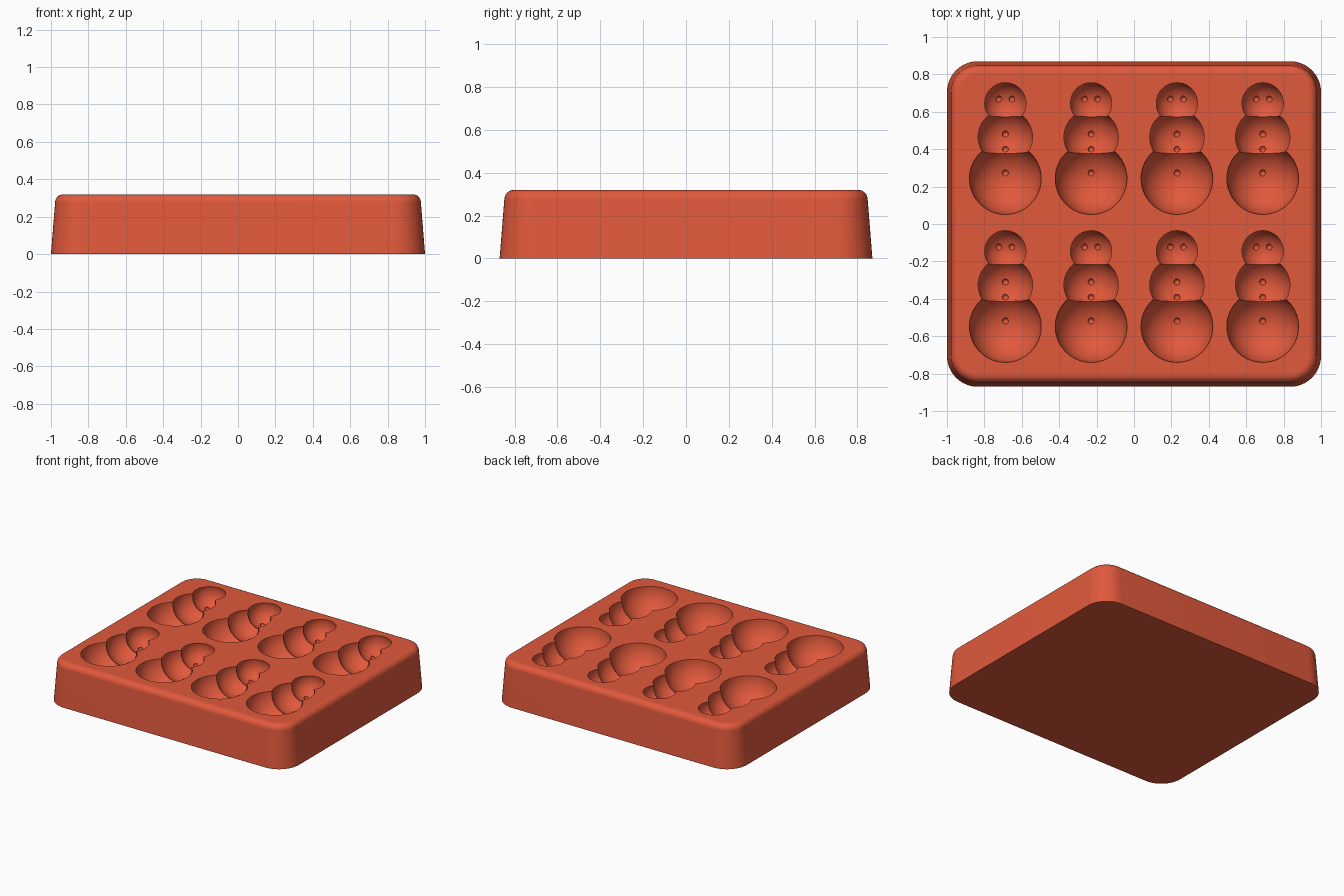
import bpy, bmesh, math
from mathutils import Matrix, Vector

cube = bpy.data.objects.get("Cube")
if cube:
    bpy.data.objects.remove(cube, do_unlink=True)

# Single silicone colour
COLOUR = (0.75, 0.10, 0.045, 1)
silicone = bpy.data.materials.new("red_silicone")
silicone.use_nodes = True
silicone.diffuse_color = COLOUR
bsdf = silicone.node_tree.nodes["Principled BSDF"]
bsdf.inputs["Base Color"].default_value = COLOUR
bsdf.inputs["Roughness"].default_value = 0.6

HALF_X, HALF_Y, TOP = 1.0, 0.87, 0.32
CORNER, DRAFT, FILLET = 0.165, 0.022, 0.045


def make_object(name, bm):
    bmesh.ops.recalc_face_normals(bm, faces=bm.faces)
    mesh = bpy.data.meshes.new(name)
    bm.to_mesh(mesh)
    bm.free()
    mesh.materials.append(silicone)
    obj = bpy.data.objects.new(name, mesh)
    bpy.context.collection.objects.link(obj)
    return obj


def rounded_ring(bm, inset, z, steps=12):
    """Rounded rectangle of vertices, offset inwards by inset."""
    ring = []
    for quarter, (sx, sy) in enumerate([(1, 1), (-1, 1), (-1, -1), (1, -1)]):
        for i in range(steps + 1):
            a = (quarter + i / steps) * math.pi / 2
            r = CORNER - inset
            ring.append(bm.verts.new((sx * (HALF_X - CORNER) + r * math.cos(a),
                                      sy * (HALF_Y - CORNER) + r * math.sin(a), z)))
    return ring


# Tray block: drafted walls with a rounded top edge
profile = [(0, 0)]
for i in range(9):
    a = i / 8 * math.pi / 2
    profile.append((DRAFT + FILLET * (1 - math.cos(a)), TOP - FILLET * (1 - math.sin(a))))
profile.append((DRAFT + FILLET + 0.004, TOP))

bm = bmesh.new()
rings = [rounded_ring(bm, inset, z) for inset, z in profile]
for low, high in zip(rings, rings[1:]):
    for i in range(len(low)):
        j = (i + 1) % len(low)
        bm.faces.new((low[i], low[j], high[j], high[i]))
bm.faces.new(rings[0][::-1])
bm.faces.new(rings[-1])
tray = make_object("mould_tray", bm)

# Snowman cavity balls: y, z, radius
BODY = (0.243, 0.322, 0.192)
CHEST = (0.465, 0.302, 0.1465)
HEAD = (0.645, 0.292, 0.114)


def pit(ball, x, y):
    """Small button ball centred on the floor of a larger ball."""
    by, bz, r = ball
    return (x, y, bz - math.sqrt(r * r - x * x - (y - by) ** 2), 0.017)


groups = {
    "body_cutter": [(0, *BODY)],
    "chest_cutter": [(0, *CHEST)],
    "head_cutter": [(0, *HEAD)],
    "button_cutter": [pit(HEAD, -0.035, 0.668), pit(HEAD, 0.035, 0.668),
                      pit(CHEST, 0, 0.481), pit(CHEST, 0, 0.40),
                      pit(BODY, 0, 0.273)],
}

# Cut every cavity in two rows of four
bpy.context.view_layer.objects.active = tray
tray.select_set(True)
for name, balls in groups.items():
    bm = bmesh.new()
    small = name == "button_cutter"
    for column in range(4):
        for row in range(2):
            shift = Vector((-0.688 + 0.4587 * column, -0.791 * row, 0))
            for x, y, z, r in balls:
                bmesh.ops.create_uvsphere(
                    bm, u_segments=14 if small else 56, v_segments=8 if small else 28,
                    radius=r, matrix=Matrix.Translation(shift + Vector((x, y, z))))
    cutter = make_object(name, bm)
    cutter.hide_render = True
    cut = tray.modifiers.new(name, 'BOOLEAN')
    cut.operation = 'DIFFERENCE'
    cut.solver = 'EXACT'
    cut.object = cutter
    bpy.ops.object.modifier_apply(modifier=cut.name)
    bpy.data.objects.remove(cutter, do_unlink=True)

bpy.ops.object.shade_smooth_by_angle(angle=math.radians(28))
